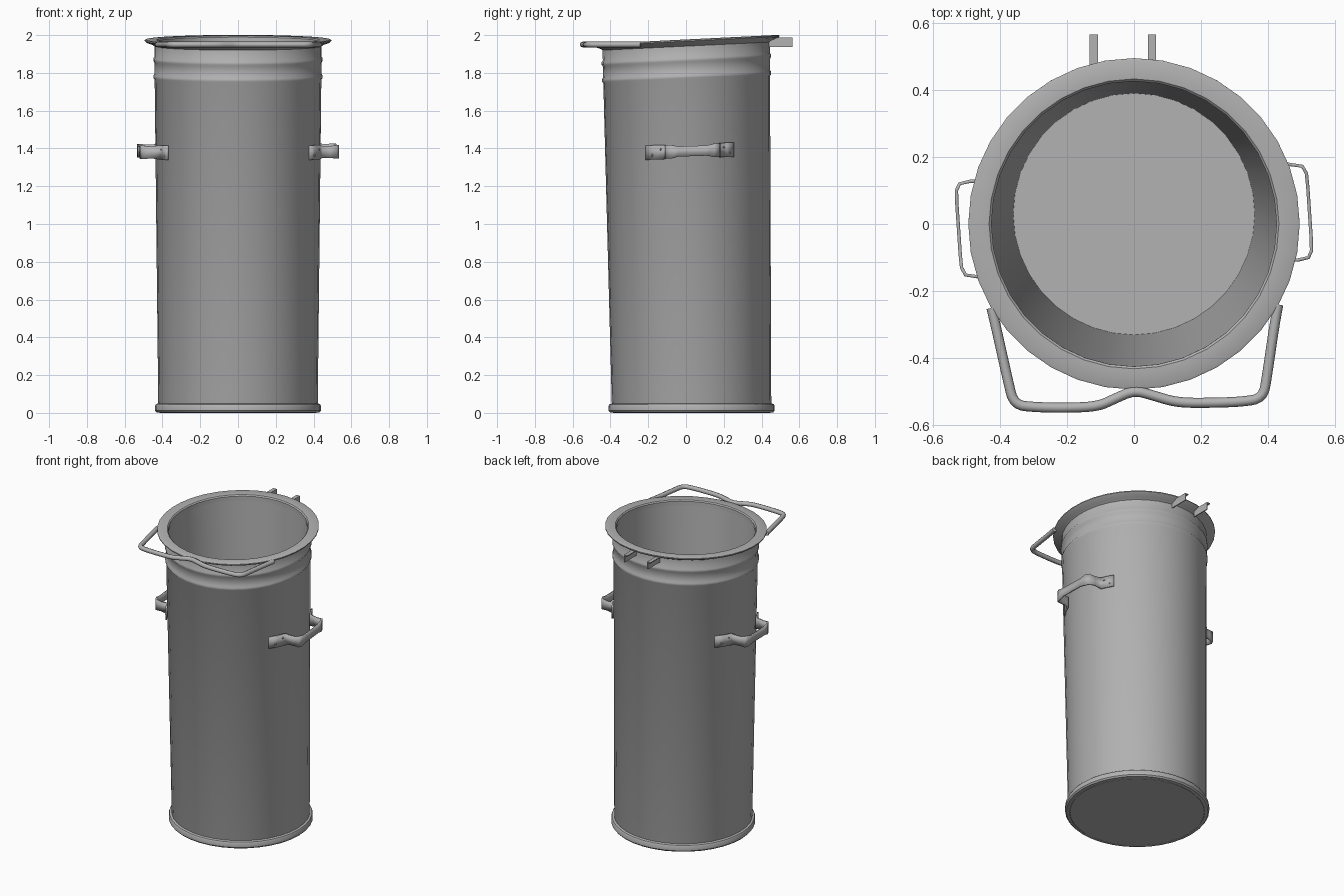
import bpy, bmesh, math
from mathutils import Vector

cube = bpy.data.objects.get("Cube")
if cube:
    bpy.data.objects.remove(cube, do_unlink=True)

steel = bpy.data.materials.new("grey steel")
steel.use_nodes = True
GREY = (0.45, 0.45, 0.45, 1)
steel.diffuse_color = GREY
steel.node_tree.nodes["Principled BSDF"].inputs["Base Color"].default_value = GREY

SIDES = 36
LEAN, TILT = 0.03, 0.05


def place(r, a, z):
    """Point of the slightly leaning can, whose rings tilt more towards the top."""
    y = r * math.sin(a)
    up = z / 2
    return Vector((r * math.cos(a), y + LEAN * (1 - up), z + y * TILT * up))


def finish(name, bm, angle=35):
    bmesh.ops.recalc_face_normals(bm, faces=bm.faces)
    mesh = bpy.data.meshes.new(name)
    bm.to_mesh(mesh)
    bm.free()
    mesh.materials.append(steel)
    obj = bpy.data.objects.new(name, mesh)
    bpy.context.collection.objects.link(obj)
    smooth(obj, angle)
    return obj


def smooth(obj, angle=35):
    bpy.ops.object.select_all(action='DESELECT')
    obj.select_set(True)
    bpy.context.view_layer.objects.active = obj
    bpy.ops.object.shade_smooth_by_angle(angle=math.radians(angle))


def lathe(name, profile, closed=False):
    """Spin (radius, height) points; open ends are capped with discs."""
    bm = bmesh.new()
    rings = [[bm.verts.new(place(r, math.tau * i / SIDES, z)) for i in range(SIDES)]
             for r, z in profile]
    pairs = list(zip(rings, rings[1:]))
    if closed:
        pairs.append((rings[-1], rings[0]))
    else:
        bm.faces.new(rings[0])
        bm.faces.new(rings[-1])
    for low, high in pairs:
        for i in range(SIDES):
            j = (i + 1) % SIDES
            bm.faces.new((low[i], low[j], high[j], high[i]))
    return finish(name, bm)


def wall(z):
    return 0.422 + 0.021 * z / 1.94


# Can body: outer wall with two raised beads, inner wall and floor
profile = [(0.41, 0.0), (wall(0), 0.03)]
for z in (1.78, 1.87):
    profile += [(wall(z) + bump, z + dz) for bump, dz in
                ((0, -0.016), (0.006, -0.007), (0.006, 0.007), (0, 0.016))]
profile += [(0.443, 1.95), (0.428, 1.955), (0.36, 0.03)]
lathe("can_body", profile)

# Rolled foot ring
lathe("foot_ring", [(0.412, 0.0), (0.432, 0.003), (0.44, 0.012), (0.44, 0.036),
                    (0.435, 0.046), (0.418, 0.052)], closed=True)

# Flared rim
lathe("top_rim", [(0.438, 1.938), (0.455, 1.95), (0.488, 1.962), (0.494, 1.968),
                  (0.494, 1.974), (0.488, 1.977), (0.432, 1.975), (0.425, 1.968),
                  (0.425, 1.94)], closed=True)

# Side handles: bent straps as (x, y, half height), waisted at the grip
STRAP = [(0.374, -0.21, 0.038), (0.41, -0.165, 0.038), (0.433, -0.115, 0.038),
         (0.445, -0.109, 0.032), (0.49, -0.107, 0.031), (0.52, -0.1, 0.036),
         (0.529, -0.08, 0.036), (0.528, -0.04, 0.027), (0.518, 0.11, 0.027),
         (0.514, 0.15, 0.036), (0.502, 0.172, 0.036), (0.46, 0.178, 0.031),
         (0.412, 0.18, 0.038), (0.395, 0.215, 0.038), (0.372, 0.252, 0.038)]


def side_handle(side, turn):
    def spot(x, y, z):
        return Vector((turn * x, 0.01 + turn * (y - 0.01), z))

    bm = bmesh.new()
    columns = []
    for x, y, half in STRAP:
        mid = 1.385 + 0.035 * turn * y
        columns.append([bm.verts.new(spot(x, y, mid + half * k)) for k in (-1, 1)])
    for a, b in zip(columns, columns[1:]):
        bm.faces.new((a[0], b[0], b[1], a[1]))
    strap = finish(side + "_handle", bm, 40)
    solid = strap.modifiers.new("thickness", 'SOLIDIFY')
    solid.thickness = 0.01
    solid.offset = 0

    # Rivet heads on the mounting plates
    bm = bmesh.new()
    for x, y, dz in ((0.405, -0.18, -0.015), (0.429, -0.135, 0.015),
                     (0.405, 0.2, 0.015), (0.386, 0.232, -0.015)):
        head = bmesh.ops.create_icosphere(bm, subdivisions=1, radius=0.007)
        bmesh.ops.translate(bm, verts=head["verts"],
                            vec=spot(x, y, 1.385 + 0.035 * turn * y + dz))
    finish(side + "_handle_rivets", bm)


side_handle("left", 1)
side_handle("right", -1)

# Front bail: bent round bar
BAIL = [(-0.425, -0.25), (-0.415, -0.29), (-0.375, -0.47), (-0.358, -0.54),
        (-0.29, -0.546), (-0.22, -0.548), (-0.11, -0.545), (-0.06, -0.522),
        (0, -0.495), (0.06, -0.512), (0.13, -0.533), (0.23, -0.533),
        (0.32, -0.53), (0.385, -0.52), (0.397, -0.45), (0.42, -0.29), (0.43, -0.24)]
curve = bpy.data.curves.new("front_bail", 'CURVE')
curve.dimensions = '3D'
curve.bevel_depth = 0.015
curve.bevel_resolution = 2
curve.use_fill_caps = True
spline = curve.splines.new('NURBS')
spline.points.add(len(BAIL) - 1)
for point, (x, y) in zip(spline.points, BAIL):
    point.co = (x, y, 1.95, 1)
spline.order_u = 3
spline.use_endpoint_u = True
spline.resolution_u = 4
curve.materials.append(steel)
bail = bpy.data.objects.new("front_bail", curve)
bpy.context.collection.objects.link(bail)
bpy.ops.object.select_all(action='DESELECT')
bail.select_set(True)
bpy.context.view_layer.objects.active = bail
bpy.ops.object.convert(target='MESH')
smooth(bpy.context.view_layer.objects.active, 50)


# Rear hinge brackets: angle profile with an upright web and a top flange
def bracket(name, x):
    bm = bmesh.new()
    outline = [(0, -0.05), (0, 0), (-0.025, 0), (-0.025, -0.006),
               (-0.006, -0.006), (-0.006, -0.05)]
    face = bm.faces.new([bm.verts.new((x + dx, 0.44, 1.987 + dz)) for dx, dz in outline])
    end = bmesh.ops.extrude_face_region(bm, geom=[face], use_keep_orig=True)
    moved = [v for v in end["geom"] if isinstance(v, bmesh.types.BMVert)]
    bmesh.ops.translate(bm, verts=moved, vec=(0, 0.125, 0))
    finish(name, bm)


bracket("left_hinge_bracket", 0.066)
bracket("right_hinge_bracket", -0.107)
